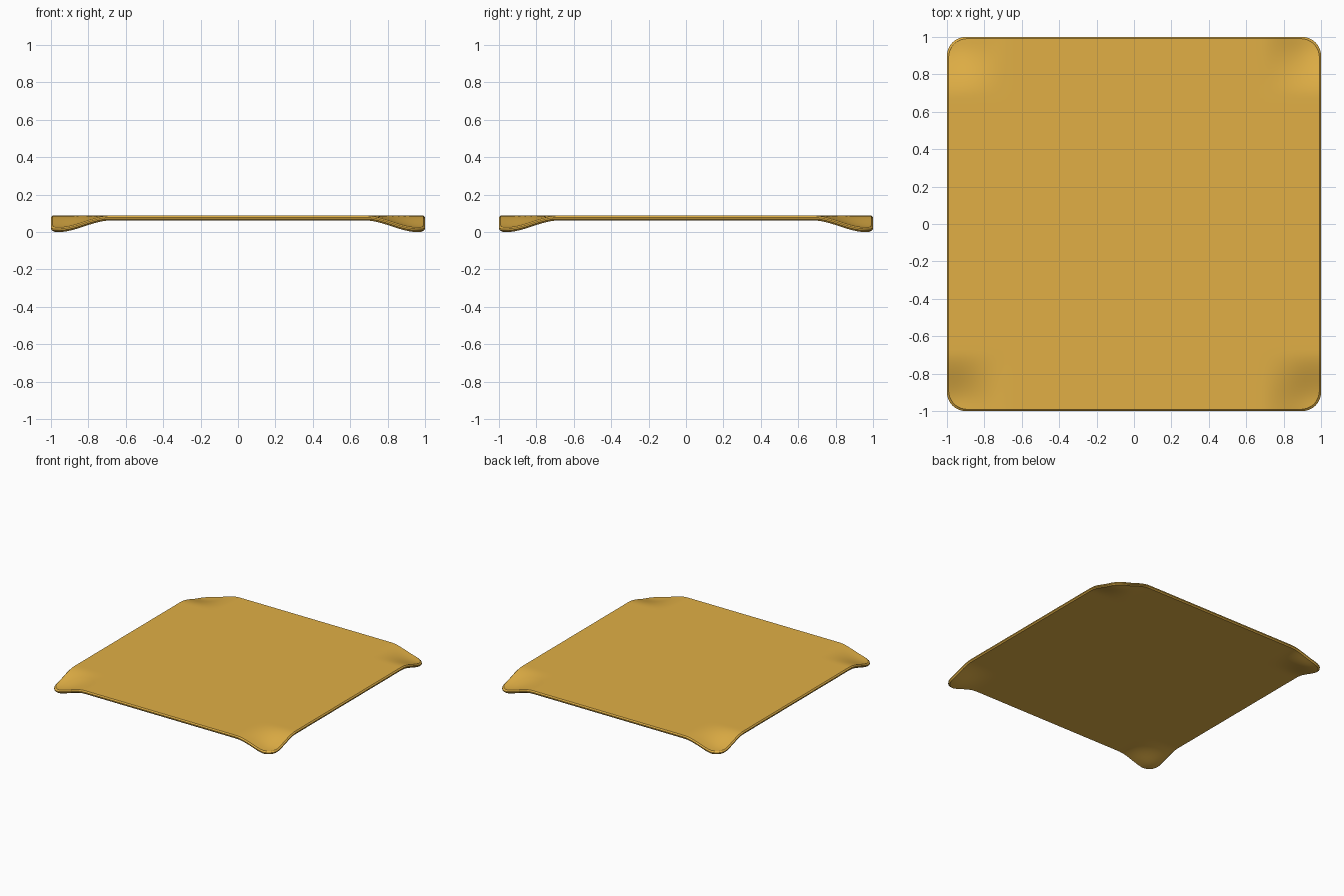
import bpy, bmesh, math

if "Cube" in bpy.data.objects:
    bpy.data.objects.remove(bpy.data.objects["Cube"])

HALF, RADIUS = 1.0, 0.1        # plan half-size and corner radius
THICK, BEVEL = 0.026, 0.009    # slab thickness and rim chamfer
DROOP = 0.062                  # how far each corner hangs down


def round_corner(x, y):
    """Map a square's corner patch on to a quarter disc."""
    c = HALF - RADIUS
    u, v = (abs(x) - c) / RADIUS, (abs(y) - c) / RADIUS
    if u <= 0 or v <= 0:
        return x, y
    return (math.copysign(c + RADIUS * u * math.sqrt(1 - v * v / 2), x),
            math.copysign(c + RADIUS * v * math.sqrt(1 - u * u / 2), y))


def ramp(a):
    t = min(max((abs(a) - 0.68) / 0.28, 0), 1)
    return t * t * (3 - 2 * t)


bm = bmesh.new()
inner = 1 - BEVEL

# Top sheet with rounded corners, slightly inset for the chamfer
bmesh.ops.create_grid(bm, x_segments=80, y_segments=80, size=HALF)
for v in bm.verts:
    x, y = round_corner(v.co.x, v.co.y)
    v.co = (x * inner, y * inner, THICK)
rim = [e for e in bm.edges if e.is_boundary]

# Bottom sheet
dup = bmesh.ops.duplicate(bm, geom=bm.verts[:] + bm.edges[:] + bm.faces[:])["geom"]
for v in dup:
    if isinstance(v, bmesh.types.BMVert):
        v.co.z = 0

# Chamfered rim: out, down, back in
for scale, z in ((1 / inner, THICK - BEVEL), (1, BEVEL), (inner, 0)):
    out = bmesh.ops.extrude_edge_only(bm, edges=rim)["geom"]
    for v in out:
        if isinstance(v, bmesh.types.BMVert):
            v.co.x *= scale
            v.co.y *= scale
            v.co.z = z
    rim = [e for e in out if isinstance(e, bmesh.types.BMEdge)]
bmesh.ops.remove_doubles(bm, verts=bm.verts[:], dist=0.0003)

# Let the four corners hang down
for v in bm.verts:
    v.co.z += DROOP * (1 - ramp(v.co.x) * ramp(v.co.y))
bmesh.ops.recalc_face_normals(bm, faces=bm.faces[:])

mesh = bpy.data.meshes.new("drooped_sheet")
bm.to_mesh(mesh)
bm.free()
sheet = bpy.data.objects.new("drooped_sheet", mesh)
bpy.context.collection.objects.link(sheet)

mat = bpy.data.materials.new("golden_yellow")
mat.diffuse_color = (0.75, 0.43, 0.06, 1)
mat.use_nodes = True
mat.node_tree.nodes["Principled BSDF"].inputs["Base Color"].default_value = mat.diffuse_color
mesh.materials.append(mat)

bpy.context.view_layer.objects.active = sheet
sheet.select_set(True)
bpy.ops.object.shade_smooth_by_angle(angle=math.radians(30))
